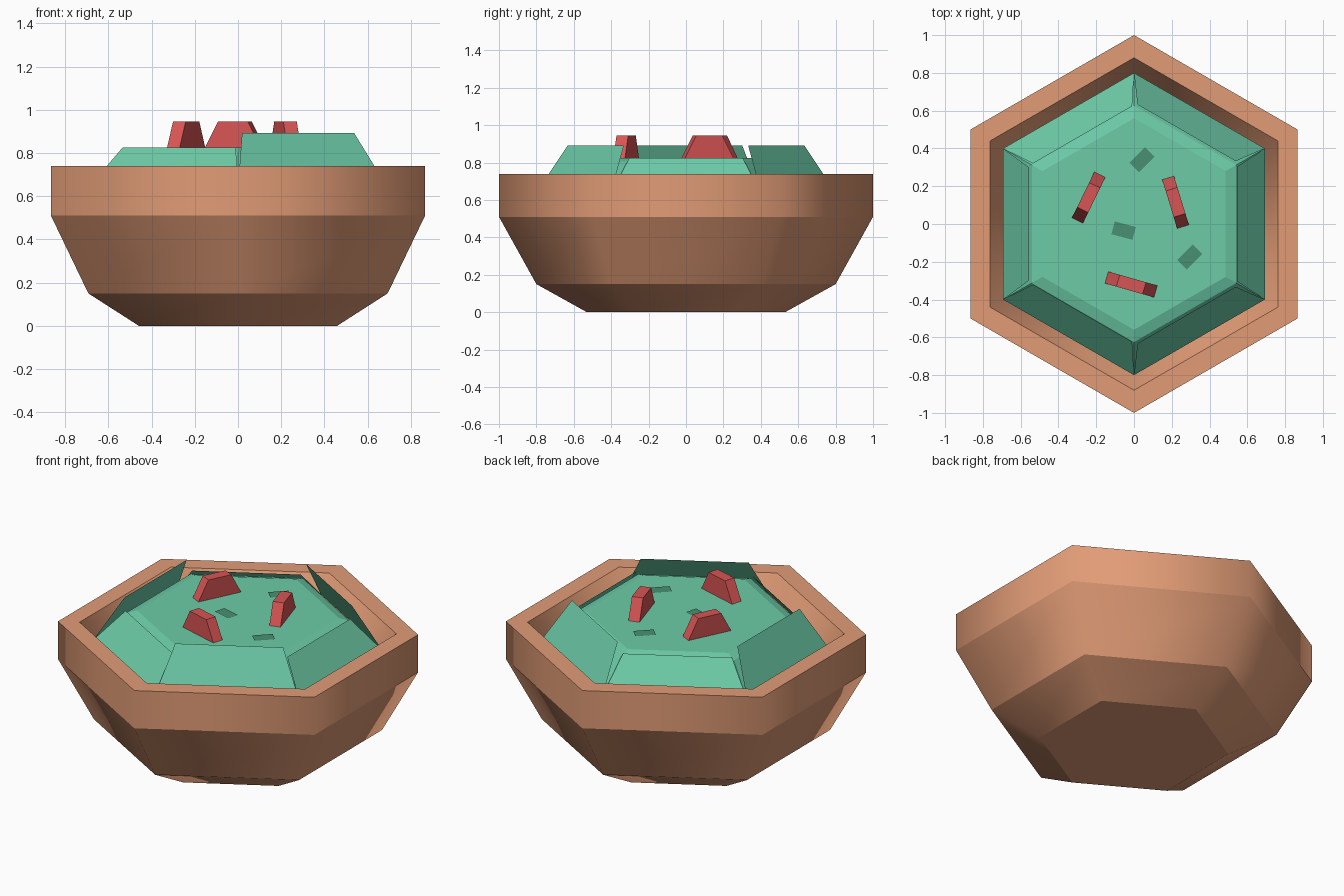
import bpy, bmesh
from math import radians, sin, cos, sqrt
from mathutils import Matrix, Vector

if "Cube" in bpy.data.objects:
    bpy.data.objects.remove(bpy.data.objects["Cube"])


def material(name, rgb):
    m = bpy.data.materials.new(name)
    m.diffuse_color = (*rgb, 1)
    m.use_nodes = True
    m.node_tree.nodes["Principled BSDF"].inputs["Base Color"].default_value = m.diffuse_color
    return m


CLAY = material("clay", (0.75, 0.33, 0.18))
GREEN = material("green", (0.15, 0.60, 0.39))
DARK = material("dark_green", (0.065, 0.28, 0.17))
RED = material("red", (0.69, 0.09, 0.09))


def finish(name, bm, mat):
    me = bpy.data.meshes.new(name)
    bm.to_mesh(me)
    bm.free()
    me.materials.append(mat)
    ob = bpy.data.objects.new(name, me)
    bpy.context.collection.objects.link(ob)
    return ob


def hex_lathe(name, profile, mat, smooth=False):
    """Six-sided solid from (corner radius, height) rings, capped at both ends."""
    bm = bmesh.new()
    rings = [[bm.verts.new((r * cos(radians(30 + 60 * k)), r * sin(radians(30 + 60 * k)), z))
              for k in range(6)] for r, z in profile]
    for a, b in zip(rings, rings[1:]):
        for k in range(6):
            n = (k + 1) % 6
            bm.faces.new((a[k], a[n], b[n], b[k]))
    bm.faces.new(rings[0][::-1])
    bm.faces.new(rings[-1])
    bmesh.ops.recalc_face_normals(bm, faces=bm.faces)
    # soft vertical corners, crisp horizontal rings
    if smooth:
        for f in bm.faces:
            f.smooth = True
        for e in bm.edges:
            e.smooth = abs(e.verts[0].co.z - e.verts[1].co.z) > 1e-5
    return finish(name, bm, mat)


# Bowl with thick rim and inner wall
hex_lathe("bowl", [(0.53, 0), (0.80, 0.15), (1.0, 0.51), (1.0, 0.74),
                   (0.88, 0.74), (0.80, 0.60)], CLAY, smooth=True)

# Green mound filling the bowl
hex_lathe("filling", [(0.80, 0.60), (0.80, 0.635), (0.625, 0.805), (0.56, 0.825)], GREEN)

# Leaning sheets around the mound, alternately low and tall
for k in range(6):
    tall = k % 2 == 1
    apothem, half, top = (0.557, 0.30, 0.892) if tall else (0.545, 0.303, 0.825)
    base = 0.8 * sqrt(3) / 2
    rot = Matrix.Rotation(radians(60 * k), 4, 'Z')
    bm = bmesh.new()
    pts = [(base, -0.4, 0.64), (base, 0.4, 0.64), (apothem, half, top), (apothem, -half, top)]
    bm.faces.new([bm.verts.new(rot @ Vector(p)) for p in pts])
    finish("tall_leaf" if tall else "low_leaf", bm, GREEN)

# Red wedge slices standing on the filling
for x, y, ang in [(-0.24, 0.14, 64), (0.22, 0.115, 107), (-0.015, -0.32, -16)]:
    bm = bmesh.new()
    bmesh.ops.create_cube(bm, size=1)
    for v in bm.verts:
        up = v.co.z > 0
        v.co = (v.co.x * (0.145 if up else 0.275), v.co.y * 0.065, 0.945 if up else 0.82)
    bm.transform(Matrix.Translation((x, y, 0)) @ Matrix.Rotation(radians(ang), 4, 'Z'))
    finish("red_slice", bm, RED)

# Dark herb flakes lying on the filling
for x, y, ang in [(0.042, 0.34, 45), (-0.055, -0.035, -15), (0.295, -0.175, 45)]:
    bm = bmesh.new()
    bmesh.ops.create_grid(bm, x_segments=1, y_segments=1, size=0.5)
    bm.transform(Matrix.Translation((x, y, 0.829)) @ Matrix.Rotation(radians(ang), 4, 'Z')
                 @ Matrix.Diagonal((0.115, 0.07, 1, 1)))
    finish("herb_flake", bm, DARK)
